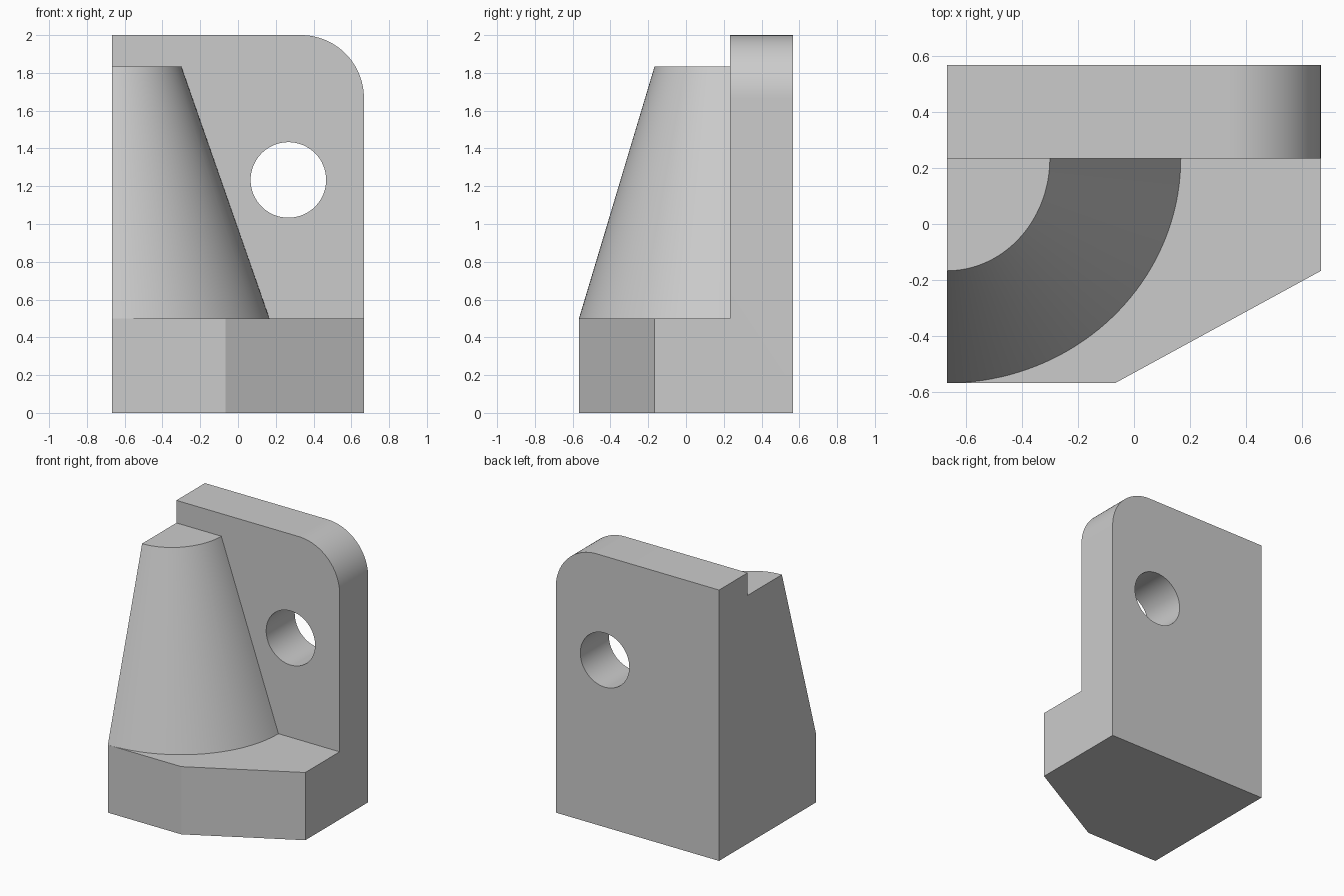
import bpy, bmesh
from math import sin, cos, pi, radians

if "Cube" in bpy.data.objects:
    bpy.data.objects.remove(bpy.data.objects["Cube"])

U = 1 / 15                      # design unit
X0, Y0 = -10 * U, -8.5 * U      # left / front limits
X1, Y1 = 10 * U, 8.5 * U
WALL = 3.5 * U                  # front face of the upright plate


def prism(name, lower, upper):
    """Closed solid between two matching rings of points."""
    bm = bmesh.new()
    a = [bm.verts.new(p) for p in lower]
    b = [bm.verts.new(p) for p in upper]
    n = len(a)
    bm.faces.new(a[::-1])
    bm.faces.new(b)
    for i in range(n):
        j = (i + 1) % n
        bm.faces.new((a[i], a[j], b[j], b[i]))
    bmesh.ops.recalc_face_normals(bm, faces=bm.faces[:])
    me = bpy.data.meshes.new(name)
    bm.to_mesh(me)
    bm.free()
    ob = bpy.data.objects.new(name, me)
    bpy.context.collection.objects.link(ob)
    return ob


def boolean(target, tool, op):
    m = target.modifiers.new(op, 'BOOLEAN')
    m.operation, m.solver, m.object = op, 'EXACT', tool
    bpy.context.view_layer.objects.active = target
    bpy.ops.object.modifier_apply(modifier=m.name)
    bpy.data.objects.remove(tool)


def arc(cx, cy, rx, ry, a0, a1, n):
    return [(cx + rx * cos(a0 + (a1 - a0) * i / n),
             cy + ry * sin(a0 + (a1 - a0) * i / n)) for i in range(n + 1)]


# Upright plate with one rounded top corner
r = 5 * U
outline = [(X0, 0), (X1, 0)] + arc(X1 - r, 2 - r, r, r, 0, pi / 2, 24) + [(X0, 2)]
bracket = prism("bracket", [(x, WALL, z) for x, z in outline],
                [(x, Y1, z) for x, z in outline])

# Round hole through the plate
ring = arc(4 * U, 18.5 * U, 3 * U, 3 * U, 0, 2 * pi, 64)[:-1]
hole = prism("hole_cutter", [(x, WALL - .1, z) for x, z in ring],
             [(x, Y1 + .1, z) for x, z in ring])
boolean(bracket, hole, 'DIFFERENCE')

# Base block with a slanted front corner
foot = [(X0, Y0), (-U, Y0), (X1, -2.5 * U), (X1, Y1), (X0, Y1)]
base = prism("base", [(x, y, 0) for x, y in foot], [(x, y, .5) for x, y in foot])
boolean(bracket, base, 'UNION')

# Tapered quarter-round buttress
def quarter(rx, ry, z):
    pts = [(X0, WALL)] + arc(X0, WALL, rx, ry, -pi / 2, 0, 40)
    return [(x, y, z) for x, y in pts]

buttress = prism("buttress", quarter(12.5 * U, 12 * U, .5),
                 quarter(5.5 * U, 6 * U, 27.5 * U))
boolean(bracket, buttress, 'UNION')

# Merge coplanar faces and shade
bm = bmesh.new()
bm.from_mesh(bracket.data)
bmesh.ops.remove_doubles(bm, verts=bm.verts[:], dist=1e-5)
bmesh.ops.dissolve_limit(bm, angle_limit=radians(.1), verts=bm.verts[:], edges=bm.edges[:])
bm.to_mesh(bracket.data)
bm.free()
bpy.ops.object.select_all(action='DESELECT')
bracket.select_set(True)
bpy.context.view_layer.objects.active = bracket
bpy.ops.object.shade_smooth_by_angle(angle=radians(20))
